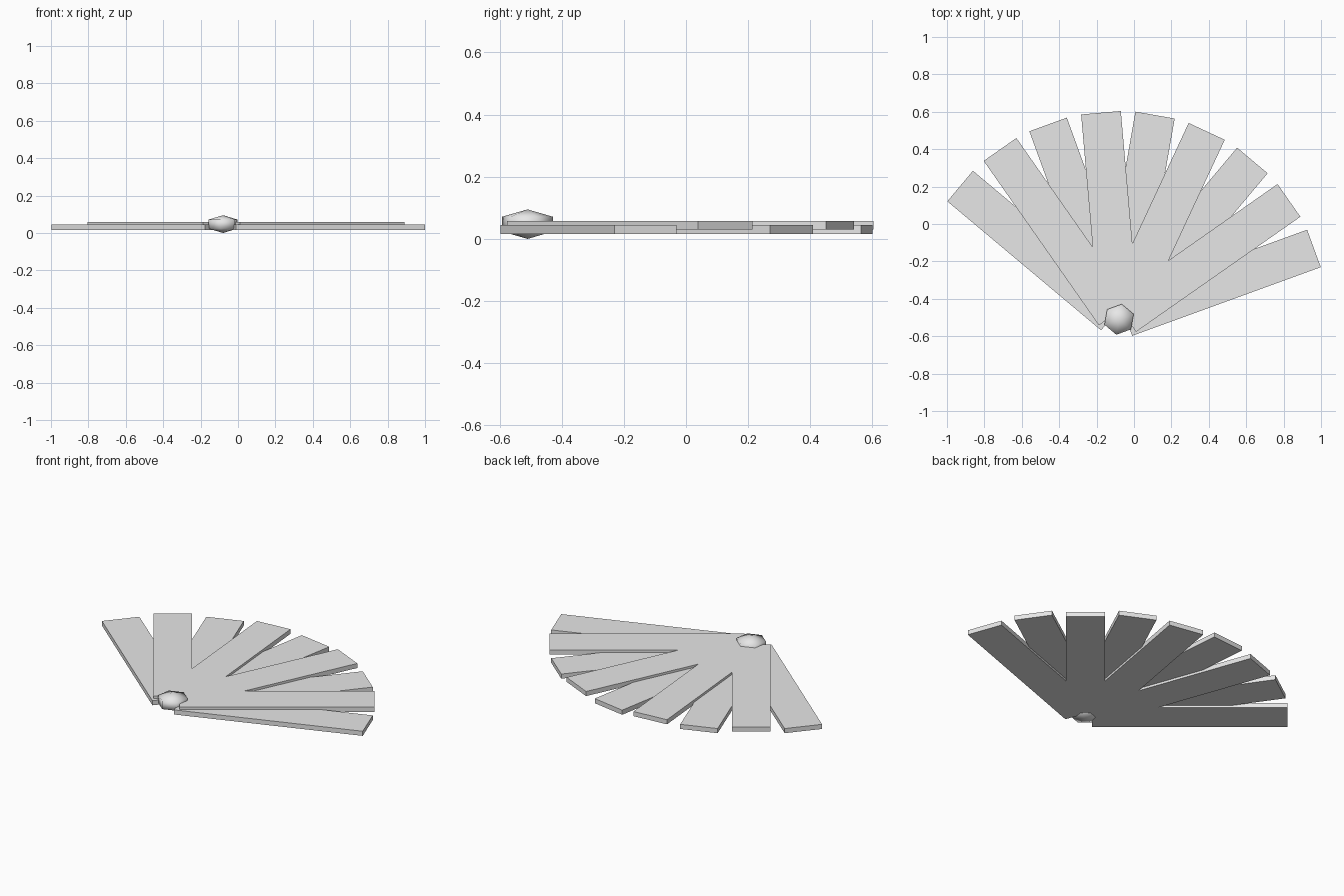
import bpy
import math
from mathutils import Matrix, Vector

if "Cube" in bpy.data.objects:
    bpy.data.objects.remove(bpy.data.objects["Cube"])

PIVOT = Vector((-0.08, -0.51, 0.0))
LENGTH, WIDTH, THICK = 1.073, 0.213, 0.028
START = 0.036          # gap between pivot and slat root

grey = bpy.data.materials.new("light_grey")
grey.diffuse_color = (0.8, 0.8, 0.8, 1)
grey.use_nodes = True
grey.node_tree.nodes["Principled BSDF"].inputs["Base Color"].default_value = grey.diffuse_color


def finish(name):
    ob = bpy.context.object
    ob.name = name
    ob.data.materials.append(grey)
    return ob


# Nine fan slats, alternating between a lower and an upper layer
for i in range(9):
    angle = math.radians(140 - 15 * i)
    z = 0.030 if i % 2 == 0 else 0.044
    bpy.ops.mesh.primitive_cube_add(size=1)
    slat = finish(f"slat_{i + 1}")
    slat.data.transform(Matrix.Translation((START + LENGTH / 2, 0, 0))
                        @ Matrix.Diagonal((LENGTH, WIDTH, THICK, 1)))
    slat.location = PIVOT + Vector((0, 0, z))
    slat.rotation_euler.z = angle

# Flattened six-sided rivet joining the slats
bpy.ops.mesh.primitive_uv_sphere_add(segments=6, ring_count=3, radius=1)
rivet = finish("pivot_rivet")
rivet.data.transform(Matrix.Rotation(math.radians(-10), 4, 'Z')
                     @ Matrix.Diagonal((0.096, 0.096, 0.0475, 1)))
rivet.location = PIVOT + Vector((0, 0, 0.0475))
bpy.ops.object.shade_smooth()
